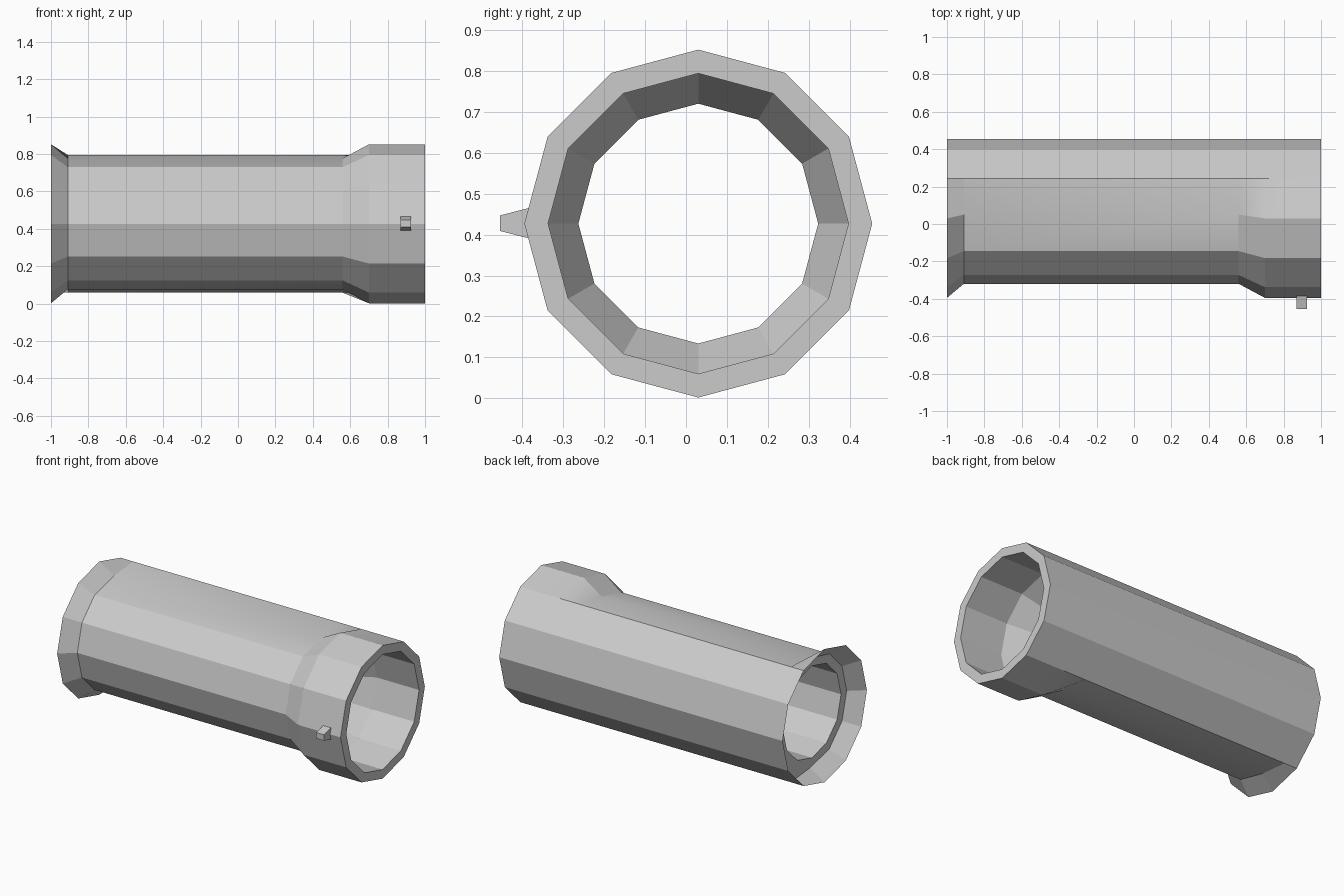
import bpy, bmesh
from math import sin, cos, radians

if "Cube" in bpy.data.objects:
    bpy.data.objects.remove(bpy.data.objects["Cube"])

CY, CZ, N = 0.03, 0.427, 12
RIM, WAIST, BORE_WIDE, BORE = 0.425, 0.35, 0.367, 0.293


def make_object(name, bm):
    mesh = bpy.data.meshes.new(name)
    bm.to_mesh(mesh)
    bm.free()
    obj = bpy.data.objects.new(name, mesh)
    bpy.context.collection.objects.link(obj)
    return obj


def ring(bm, x, r, keep_back=False):
    """Twelve-sided ring; keep_back leaves the rear third at full radius."""
    verts = []
    for i in range(N):
        a = i * 30
        rear = a <= 60 or a >= 300
        radius = RIM if keep_back and rear else r
        shift = 0.02 if keep_back and a in (90, 270) else 0
        verts.append(bm.verts.new((x, CY + shift + radius * cos(radians(a)),
                                   CZ + radius * sin(radians(a)))))
    return verts


def bridge(bm, a, b):
    for i in range(N):
        j = (i + 1) % N
        bm.faces.new((a[i], a[j], b[j], b[i]))


# Tube: outer skin with flared ends and straight back, then rim and bore
bm = bmesh.new()
rings = [ring(bm, -1, RIM),
         ring(bm, -0.91, WAIST, True),
         ring(bm, 0.56, WAIST, True),
         ring(bm, 0.70, RIM),
         ring(bm, 1, RIM),
         ring(bm, 1, BORE_WIDE),
         ring(bm, 0.70, BORE_WIDE),
         ring(bm, 0.56, BORE),
         ring(bm, -0.91, BORE)]
for a, b in zip(rings, rings[1:]):
    bridge(bm, b, a)
# Recessed ring closing the wall behind the thin flare
bridge(bm, rings[1], rings[-1])
tube = make_object("tube", bm)
bpy.context.view_layer.objects.active = tube
tube.select_set(True)
bpy.ops.object.shade_smooth_by_angle(angle=radians(20))

# Small tapered peg on the front of the collar
bm = bmesh.new()
bmesh.ops.create_cube(bm, size=1)
for v in bm.verts:
    half = 0.019 if v.co.y < 0 else 0.038
    v.co = (0.898 + v.co.x * 0.056,
            -0.455 if v.co.y < 0 else -0.38,
            0.428 + (half if v.co.z > 0 else -half))
make_object("peg", bm)
